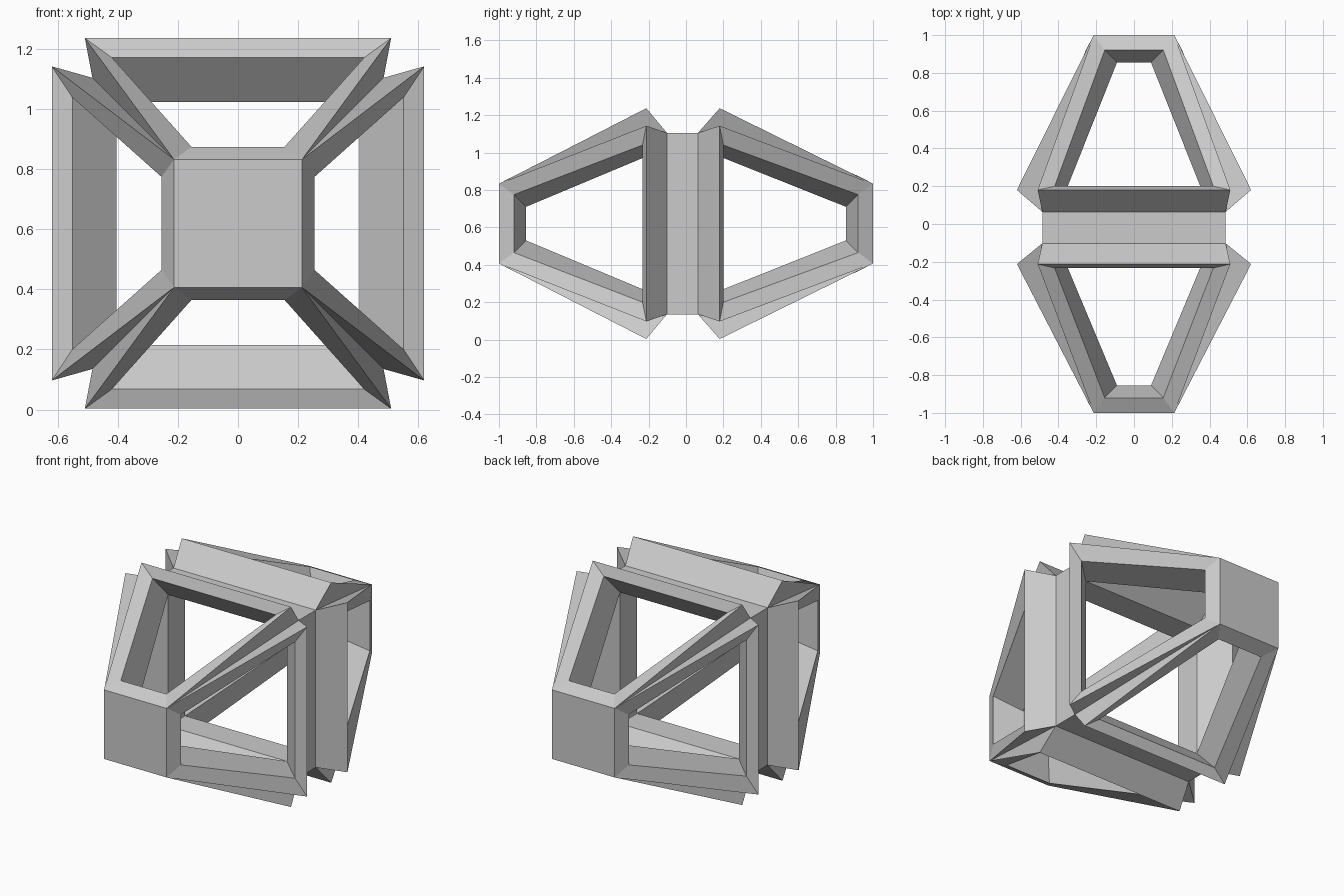
import bpy, bmesh
from mathutils import Vector, Matrix
from math import pi

if "Cube" in bpy.data.objects:
    bpy.data.objects.remove(bpy.data.objects["Cube"])

CZ = 0.62                       # height of the long axis
bm = bmesh.new()


def face(*pts):
    bm.faces.new([bm.verts.new(p) for p in pts])


def panel(side, k, width, out):
    """One bevelled window frame; side = front/back data, k = quarter turn."""
    cap, inset_near, inner_cap, inset_far, ridge, ring = side
    rot = Matrix.Rotation(k * pi / 2, 3, 'Y')

    def pair(w, y, o):          # left and right corner of one bar edge
        return [rot @ Vector((s * w, y, o)) + Vector((0, 0, CZ)) for s in (-1, 1)]

    C = pair(0.213, cap, 0.213)
    N = pair(0.155, inset_near, 0.255)
    D = pair(0.09, inner_cap, 0.09)
    F = pair(0.42, inset_far, 0.552)
    T = pair(width, ridge, out)
    R = pair(0.485, ring, 0.485)
    Q = pair(0.405, ring, 0.405)
    face(C[0], C[1], N[1], N[0])        # bar beside the end cap
    face(T[0], T[1], F[1], F[0])        # bar beside the ring
    face(T[0], T[1], R[1], R[0])        # outer groove wall
    face(N[0], N[1], D[1], D[0])        # window reveal, cap end
    face(F[0], F[1], Q[1], Q[0])        # window reveal, ring end
    for i in (0, 1):
        face(C[i], T[i], F[i], N[i])    # sloping bar
        face(N[i], F[i], Q[i], D[i])    # window reveal, side
        face(C[i], R[i], T[i])          # groove between neighbouring bars


def square(y, r):
    return [Vector((a * r, y, CZ + b * r)) for a, b in ((-1, -1), (1, -1), (1, 1), (-1, 1))]


# front and back cages: y of cap, near inset, inner cap, far inset, ridge, ring
front = (-1.0, -0.92, -0.855, -0.233, -0.212, -0.102)
back = (1.0, 0.92, 0.855, 0.2, 0.18, 0.064)
for side in (front, back):
    for k in range(4):
        panel(side, k, *((0.523, 0.62) if k % 2 else (0.51, 0.617)))
    face(*square(side[0], 0.213))       # end cap
    face(*square(side[2], 0.09))        # inside of end cap

# centre ring joining the two cages
for r in (0.485, 0.405):
    a, b = square(front[5], r), square(back[5], r)
    for i in range(4):
        j = (i + 1) % 4
        face(a[i], a[j], b[j], b[i])

bmesh.ops.remove_doubles(bm, verts=bm.verts, dist=0.001)
bmesh.ops.recalc_face_normals(bm, faces=bm.faces)
mesh = bpy.data.meshes.new("window_cage")
bm.to_mesh(mesh)
bm.free()
bpy.context.collection.objects.link(bpy.data.objects.new("window_cage", mesh))
